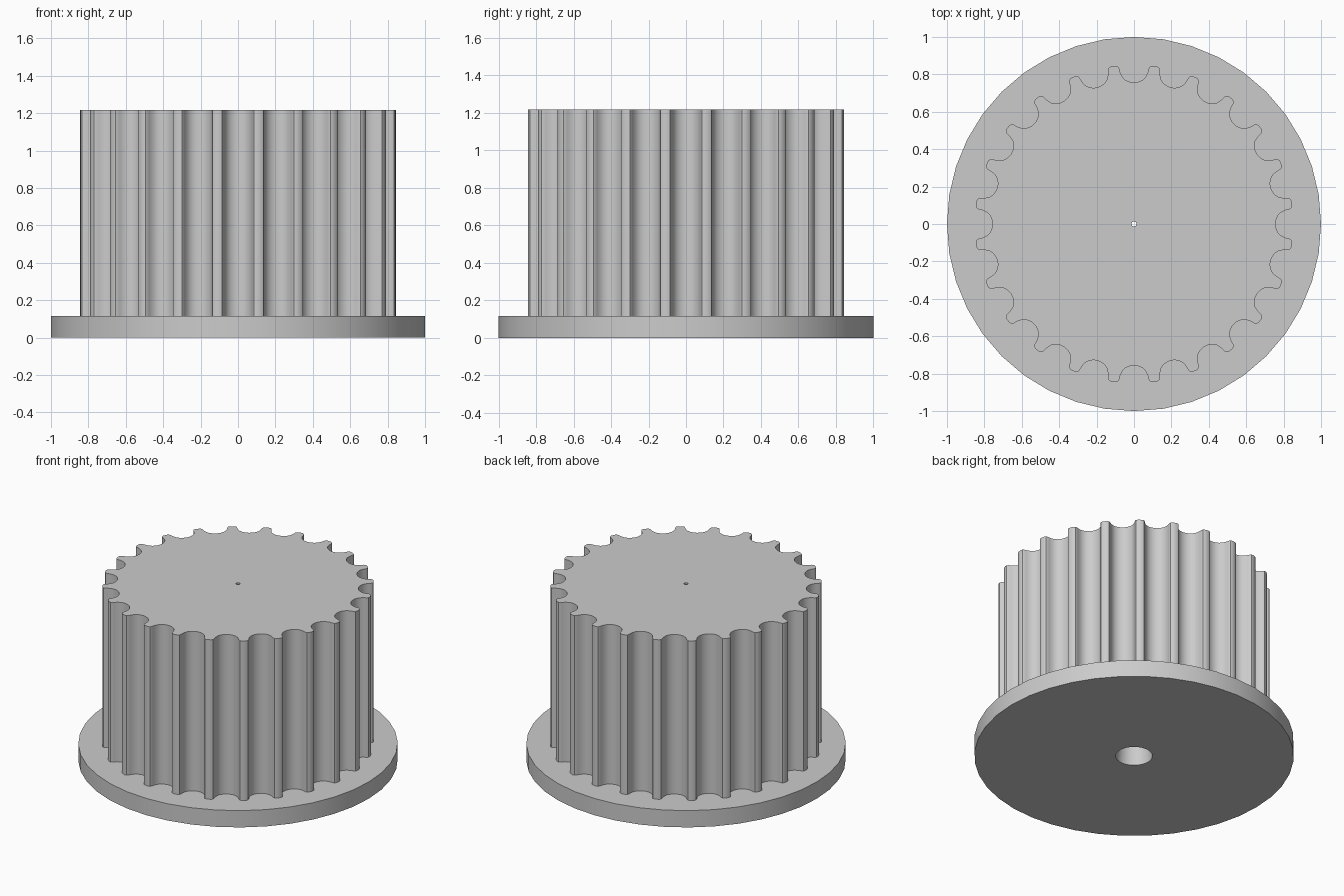
import bpy, bmesh
from math import sin, cos, pi, sqrt
from mathutils import Matrix, Vector

if "Cube" in bpy.data.objects:
    bpy.data.objects.remove(bpy.data.objects["Cube"])

TEETH = 24
TIP_R = 0.85
FLANGE_TOP, TOP = 0.116, 1.218
BORE_BOTTOM_R, BORE_TOP_R = 0.115, 0.0135

# Half of one groove: (half width, depth), from the tooth tip to the groove floor
HALF_GROOVE = [(0.0975, 0), (0.0845, 0.0043), (0.078, 0.015), (0.0755, 0.0274),
               (0.0714, 0.0395), (0.0658, 0.051), (0.0589, 0.062),
               (0.0468, 0.0733), (0.0324, 0.0814), (0.0166, 0.0863), (0, 0.088)]


def circle(radius, count):
    return [Vector((radius * cos(2 * pi * i / count), radius * sin(2 * pi * i / count), 0))
            for i in range(count)]


def toothed_outline():
    """Anticlockwise outline: a groove at each pitch, with a crowned tip between."""
    lip = sqrt(TIP_R ** 2 - HALF_GROOVE[0][0] ** 2)
    groove = [Vector((lip - d, -w, 0)) for w, d in HALF_GROOVE]
    groove += [Vector((p.x, -p.y, 0)) for p in reversed(groove[:-1])]
    half_pitch = pi / TEETH
    groove.append(Vector((TIP_R * cos(half_pitch), TIP_R * sin(half_pitch), 0)))
    return [Matrix.Rotation(2 * half_pitch * i, 3, 'Z') @ p
            for i in range(TEETH) for p in groove]


bm = bmesh.new()


def ring(points, z):
    """Closed loop of edges at height z."""
    verts = [bm.verts.new((p.x, p.y, z)) for p in points]
    edges = [bm.edges.new((verts[i - 1], verts[i])) for i in range(len(verts))]
    return verts, edges


def wall(lower, upper):
    a, b = lower[0], upper[0]
    for i in range(len(a)):
        bm.faces.new((a[i - 1], a[i], b[i], b[i - 1]))


def flat_ring(outer, inner):
    bmesh.ops.triangle_fill(bm, edges=outer[1] + inner[1], use_beauty=True,
                            normal=(0, 0, 1))


disc, teeth = circle(1.0, 40), toothed_outline()
disc_low, disc_high = ring(disc, 0), ring(disc, FLANGE_TOP)
drum_low, drum_high = ring(teeth, FLANGE_TOP), ring(teeth, TOP)
bore_low = ring(circle(BORE_BOTTOM_R, 40), 0)
bore_high = ring(circle(BORE_TOP_R, 40), TOP)

# Flat faces: underside, flange top, drum top
flat_ring(disc_low, bore_low)
flat_ring(disc_high, drum_low)
flat_ring(drum_high, bore_high)

# Upright faces: flange rim, toothed drum, tapered bore
wall(disc_low, disc_high)
wall(drum_low, drum_high)
wall(bore_low, bore_high)

bmesh.ops.recalc_face_normals(bm, faces=bm.faces[:])
mesh = bpy.data.meshes.new("flanged_toothed_pulley")
bm.to_mesh(mesh)
bm.free()

# Plain grey material
grey = bpy.data.materials.new("light grey")
grey.use_nodes = True
colour = (0.6, 0.6, 0.6, 1)
grey.diffuse_color = colour
grey.node_tree.nodes["Principled BSDF"].inputs["Base Color"].default_value = colour
mesh.materials.append(grey)

pulley = bpy.data.objects.new("flanged_toothed_pulley", mesh)
bpy.context.collection.objects.link(pulley)
bpy.context.view_layer.objects.active = pulley
pulley.select_set(True)
bpy.ops.object.shade_smooth_by_angle(angle=pi / 6)
